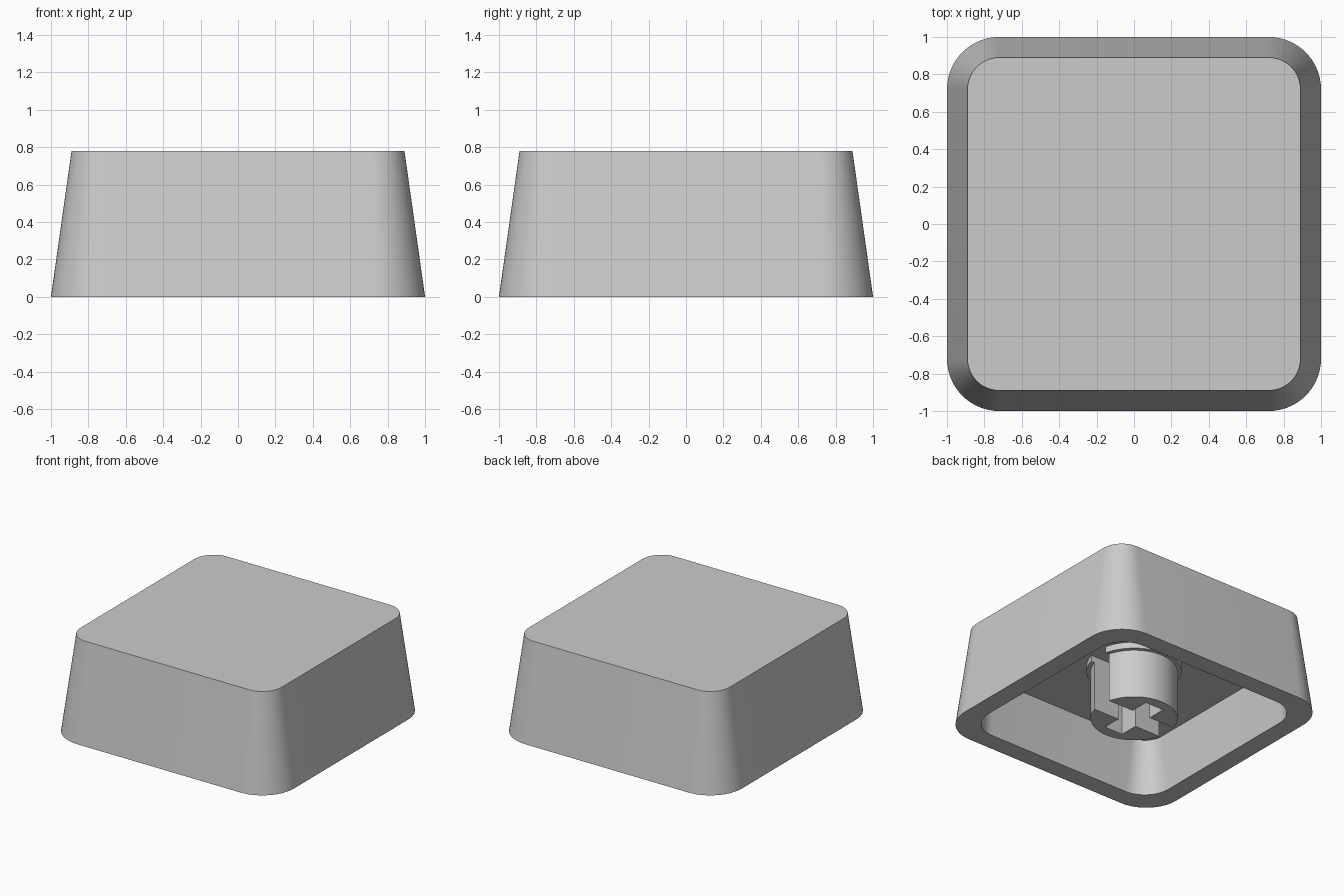
import bpy
import bmesh
from math import sin, cos, pi, asin, radians

cube = bpy.data.objects.get("Cube")
if cube:
    bpy.data.objects.remove(cube, do_unlink=True)

# One plain grey plastic
grey = bpy.data.materials.new("grey plastic")
grey.use_nodes = True
grey.diffuse_color = (0.6, 0.6, 0.6, 1)
grey.node_tree.nodes["Principled BSDF"].inputs["Base Color"].default_value = (0.6, 0.6, 0.6, 1)


def rounded_square(half, radius, z, steps=14):
    """Ring of points around a square with rounded corners."""
    c = half - radius
    points = []
    for corner, (sx, sy) in enumerate([(1, 1), (-1, 1), (-1, -1), (1, -1)]):
        for i in range(steps + 1):
            a = pi / 2 * (corner + i / steps)
            points.append((sx * c + radius * cos(a), sy * c + radius * sin(a), z))
    return points


def loft(bm, rings):
    """Join rings with quads and close both ends."""
    loops = [[bm.verts.new(p) for p in ring] for ring in rings]
    for a, b in zip(loops, loops[1:]):
        for i in range(len(a)):
            j = (i + 1) % len(a)
            bm.faces.new((a[i], a[j], b[j], b[i]))
    bm.faces.new(loops[0])
    bm.faces.new(loops[-1])


def finish(name, bm):
    bmesh.ops.recalc_face_normals(bm, faces=bm.faces[:])
    mesh = bpy.data.meshes.new(name)
    bm.to_mesh(mesh)
    bm.free()
    mesh.materials.append(grey)
    obj = bpy.data.objects.new(name, mesh)
    bpy.context.collection.objects.link(obj)
    bpy.ops.object.select_all(action='DESELECT')
    obj.select_set(True)
    bpy.context.view_layer.objects.active = obj
    bpy.ops.object.shade_smooth_by_angle(angle=radians(30))
    return obj


# Hollow cap: flat top, tapered sides, rim, then the cavity and its ceiling
HEIGHT, CEILING = 0.78, 0.44
bm = bmesh.new()
loft(bm, [
    rounded_square(0.89, 0.17, HEIGHT),
    rounded_square(1.0, 0.28, 0),
    rounded_square(0.85, 0.22, 0),
    rounded_square(0.81, 0.15, CEILING),
])
finish("cap_shell", bm)

# Stem socket: two mirrored halves beside a through slot, each notched for the cross
SLOT, ARM = 0.08, 0.23


def socket_half(radius, z, side, steps=32):
    start = asin(SLOT / radius)
    arc = [start + (pi - 2 * start) * i / steps for i in range(steps + 1)]
    outline = [(radius * cos(a), radius * sin(a)) for a in arc]
    outline += [(-SLOT, SLOT), (-SLOT, ARM), (SLOT, ARM), (SLOT, SLOT)]
    return [(x, side * y, z) for x, y in outline]


def socket(name, radius, bottom, top):
    bm = bmesh.new()
    for side in (1, -1):
        loft(bm, [socket_half(radius, z, side) for z in (bottom, top)])
    return finish(name, bm)


socket("stem", 0.315, 0, CEILING + 0.005)
socket("stem_collar", 0.345, CEILING - 0.05, CEILING + 0.005)
